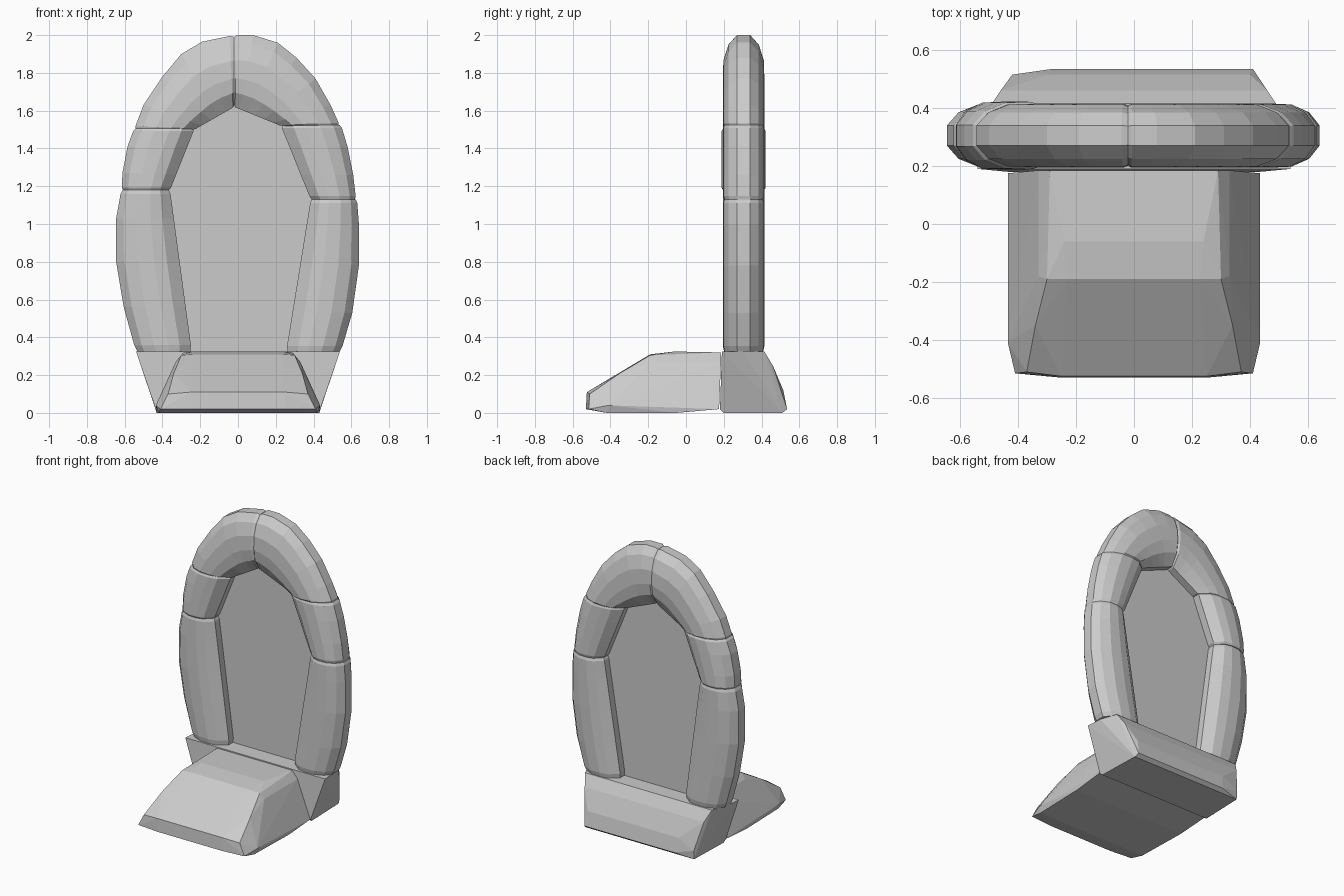
import bpy, bmesh
from mathutils import Vector

if "Cube" in bpy.data.objects:
    bpy.data.objects.remove(bpy.data.objects["Cube"])

Y_MID = 0.305
# half cross-section of an arch stone: (0 = inner edge .. 1 = outer edge, half depth)
SECTION = [(0, .05), (.2, .098), (.4, .11), (.65, .107), (.87, .08), (1, .035)]


def finish(bm, name):
    bmesh.ops.recalc_face_normals(bm, faces=bm.faces)
    mesh = bpy.data.meshes.new(name)
    bm.to_mesh(mesh)
    bm.free()
    obj = bpy.data.objects.new(name, mesh)
    bpy.context.collection.objects.link(obj)
    return obj


def hull(name, points):
    """Chiselled block: convex hull of corner points."""
    bm = bmesh.new()
    for p in points:
        bm.verts.new(p)
    res = bmesh.ops.convex_hull(bm, input=bm.verts)
    junk = [v for v in set(res["geom_interior"] + res["geom_unused"])
            if isinstance(v, bmesh.types.BMVert)]
    bmesh.ops.delete(bm, geom=junk, context='VERTS')
    return finish(bm, name)


def both_sides(points):
    return [(s * x, y, z) for x, y, z in points for s in (-1, 1)]


def arch_stone(name, outer, inner_a, inner_b, depth=1.0):
    """Loft the section between an outer curve and a straight inner edge."""
    outer = [Vector(p) for p in outer]
    a, b = Vector(inner_a), Vector(inner_b)
    lengths = [0.0]
    for p, q in zip(outer, outer[1:]):
        lengths.append(lengths[-1] + (q - p).length)
    st = [(o, a.lerp(b, l / lengths[-1])) for o, l in zip(outer, lengths)]

    def near(s, t):
        return s[0].lerp(t[0], .14), s[1].lerp(t[1], .14)
    # extra stations just inside each end make the worn joint groove
    st = [st[0], near(st[0], st[1])] + st[1:-1] + [near(st[-1], st[-2]), st[-1]]
    bm = bmesh.new()
    rings = []
    for i, (o, n) in enumerate(st):
        end = i in (0, len(st) - 1)
        k = .95 if end else 1.0
        d = depth * (.94 if end else 1.0)
        prof = [(t, -w) for t, w in SECTION] + [(t, w) for t, w in reversed(SECTION)]
        ring = []
        for t, w in prof:
            p = n.lerp(o, .5 + (t - .5) * k)
            ring.append(bm.verts.new((p.x, Y_MID + w * d, p.y)))
        rings.append(ring)
    for r, q in zip(rings, rings[1:]):
        for j in range(len(r)):
            m = (j + 1) % len(r)
            bm.faces.new((r[j], r[m], q[m], q[j]))
    bm.faces.new(rings[0])
    bm.faces.new(rings[-1])
    return finish(bm, name)


# Arch stones
arch_stone("lower_stone_left",
           [(-.54, .325), (-.605, .56), (-.645, .8), (-.645, 1.03), (-.618, 1.18)],
           (-.245, .325), (-.36, 1.18))
arch_stone("lower_stone_right",
           [(.545, .325), (.605, .53), (.64, .78), (.64, 1.0), (.63, 1.13)],
           (.255, .325), (.385, 1.13))
arch_stone("upper_stone_left",
           [(-.615, 1.18), (-.612, 1.27), (-.585, 1.41), (-.55, 1.505)],
           (-.36, 1.18), (-.23, 1.505), 1.06)
arch_stone("upper_stone_right",
           [(.625, 1.13), (.61, 1.26), (.58, 1.41), (.545, 1.525)],
           (.385, 1.13), (.225, 1.525))
arch_stone("crown_stone_left",
           [(-.55, 1.5), (-.5, 1.63), (-.4, 1.78), (-.3, 1.9), (-.19, 1.965), (-.02, 2.0)],
           (-.23, 1.5), (-.02, 1.62))
arch_stone("crown_stone_right",
           [(-.02, 2.0), (.08, 2.0), (.21, 1.96), (.31, 1.88), (.41, 1.77), (.49, 1.63), (.54, 1.52)],
           (-.02, 1.62), (.225, 1.52))

# Flat panel filling the opening
bm = bmesh.new()
bm.faces.new([bm.verts.new((x, Y_MID, z)) for x, z in [
    (-.27, .31), (.28, .31), (.41, 1.14), (.25, 1.55), (-.02, 1.65), (-.26, 1.53), (-.39, 1.18)]])
finish(bm, "portal_panel")

# Rear foundation block, flaring outwards to carry the arch
hull("foundation_block",
     both_sides([(.435, .18, .02), (.43, .2, 0), (.42, .51, 0), (.42, .515, .06),
                 (.46, .46, .25), (.54, .19, .325), (.53, .3, .325), (.49, .415, .325)])
     + [(-.28, .535, .02), (.41, .535, .02), (-.3, .515, .12), (.4, .515, .12)])

# Front step with a sloping nose
hull("front_step", both_sides([
    (.25, -.53, .02), (.41, -.515, .02), (.42, -.42, 0), (.43, -.05, 0), (.435, .175, .02),
    (.435, -.41, .04), (.25, -.525, .11), (.37, -.51, .1), (.34, -.35, .21),
    (.3, -.19, .305), (.23, -.19, .31), (.24, -.06, .325), (.29, .185, .32),
    (.33, -.18, .27), (.33, .185, .27)]))
